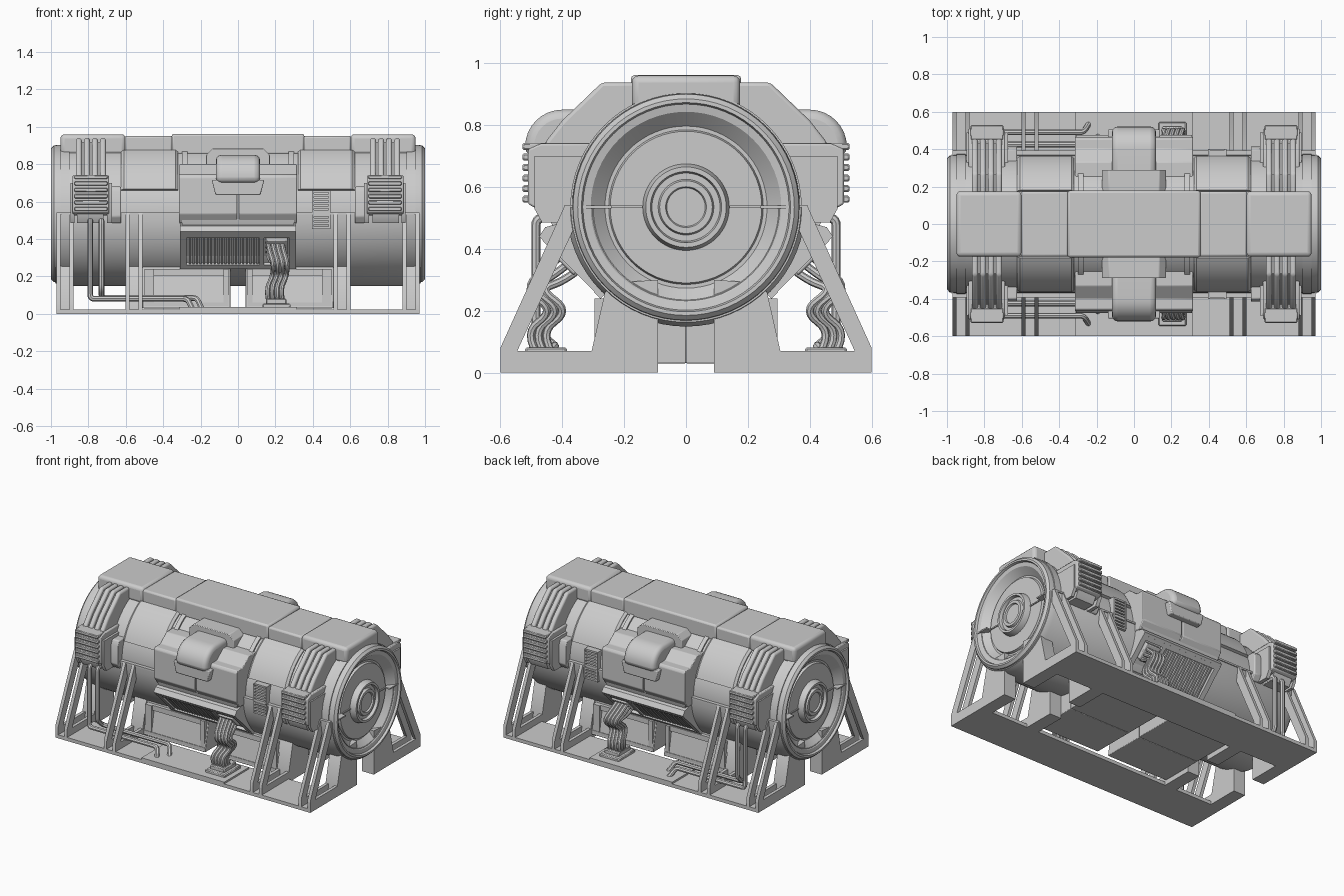
import bpy, bmesh
from math import sin, cos, pi, radians
from mathutils import Vector

if "Cube" in bpy.data.objects:
    bpy.data.objects.remove(bpy.data.objects["Cube"])

CZ = 0.535  # axis height of the drum


def finish(name, bm, mirror="", bevel=0.0, seg=2):
    bmesh.ops.remove_doubles(bm, verts=bm.verts, dist=1e-5)
    bmesh.ops.recalc_face_normals(bm, faces=bm.faces)
    me = bpy.data.meshes.new(name)
    bm.to_mesh(me)
    bm.free()
    return add(name, me, mirror, bevel, seg)


def add(name, me, mirror="", bevel=0.0, seg=2):
    ob = bpy.data.objects.new(name, me)
    bpy.context.collection.objects.link(ob)
    bpy.ops.object.select_all(action='DESELECT')
    ob.select_set(True)
    bpy.context.view_layer.objects.active = ob
    bpy.ops.object.shade_smooth_by_angle(angle=radians(32))
    if bevel:
        b = ob.modifiers.new("bevel", 'BEVEL')
        b.width, b.segments, b.limit_method = bevel, seg, 'ANGLE'
    if mirror:
        m = ob.modifiers.new("mirror", 'MIRROR')
        m.use_axis = ("x" in mirror, "y" in mirror, False)
        m.use_mirror_merge = False
    return ob


def add_prism(bm, pts, a, b, axis="x"):
    # outline in yz pushed along x, or outline in xz pushed along y
    f = (lambda p, t: (t, p[0], p[1])) if axis == "x" else (lambda p, t: (p[0], t, p[1]))
    r0 = [bm.verts.new(f(p, a)) for p in pts]
    r1 = [bm.verts.new(f(p, b)) for p in pts]
    n = len(pts)
    bm.faces.new(r0)
    bm.faces.new(r1[::-1])
    for i in range(n):
        bm.faces.new((r0[i], r1[i], r1[(i + 1) % n], r0[(i + 1) % n]))


def prism(name, pts, spans, mirror="y", bevel=0.0, axis="x", seg=2):
    bm = bmesh.new()
    for a, b in spans:
        add_prism(bm, pts, a, b, axis)
    return finish(name, bm, mirror, bevel, seg)


def boxes(name, dims, mirror="y", bevel=0.0, seg=2):
    bm = bmesh.new()
    for x0, x1, y0, y1, z0, z1 in dims:
        add_prism(bm, [(y0, z0), (y1, z0), (y1, z1), (y0, z1)], x0, x1)
    return finish(name, bm, mirror, bevel, seg)


def lathe(name, prof, a0=0, a1=360, seg=64, mirror="", closed=False):
    # profile (x, radius) spun round the drum axis; angle 0 = +y, 90 = up
    bm = bmesh.new()
    rings = []
    for i in range(seg + 1):
        a = radians(a0 + (a1 - a0) * i / seg)
        rings.append([bm.verts.new((x, r * cos(a), CZ + r * sin(a))) for x, r in prof])
    n = len(prof)
    for p, q in zip(rings, rings[1:]):
        for j in range(n if closed else n - 1):
            k = (j + 1) % n
            bm.faces.new((p[j], p[k], q[k], q[j]))
    if closed and a1 - a0 < 360:
        bm.faces.new(rings[0])
        bm.faces.new(rings[-1][::-1])
    return finish(name, bm, mirror)


def fillet(pts, d):
    pts = [Vector(p) for p in pts]
    out = [pts[0]]
    for a, b, c in zip(pts, pts[1:], pts[2:]):
        p, q = b + (a - b).normalized() * d, b + (c - b).normalized() * d
        for i in range(6):
            t = i / 5
            out.append(p * (1 - t) ** 2 + b * 2 * t * (1 - t) + q * t * t)
    return out + [pts[-1]]


def tubes(name, paths, r, mirror="y", nurbs=False):
    cu = bpy.data.curves.new(name, 'CURVE')
    cu.dimensions, cu.bevel_depth, cu.bevel_resolution, cu.use_fill_caps = '3D', r, 2, True
    for path in paths:
        s = cu.splines.new('NURBS' if nurbs else 'POLY')
        s.points.add(len(path) - 1)
        for p, co in zip(s.points, path):
            p.co = (*co, 1)
        if nurbs:
            s.use_endpoint_u, s.order_u, s.resolution_u = True, 3, 5
    tmp = bpy.data.objects.new(name + "_path", cu)
    bpy.context.collection.objects.link(tmp)
    me = bpy.data.meshes.new_from_object(tmp.evaluated_get(bpy.context.evaluated_depsgraph_get()))
    bpy.data.objects.remove(tmp)
    return add(name, me, mirror)


# Drum with stepped, recessed end caps
end = [(.965, .368), (.985, .365), (1, .35), (1, .338), (.985, .333), (.98, .308), (.935, .262),
       (.935, .25), (.95, .245), (.95, .14), (.975, .135), (.99, .13), (.99, .115),
       (.97, .11), (.97, .09), (.985, .085), (.985, .066), (.975, .062), (.975, 0)]
lathe("drum", [(-x, r) for x, r in end[::-1]] + end)
# Heavier lower cradle and upper shell panels
lathe("lower_cradle", [(-.975, .3), (-.975, .372), (-.94, .386), (.94, .386), (.975, .372), (.975, .3)],
      -180, 0, 32, closed=True)
lathe("upper_shell", [(.32, .3), (.32, .375), (.335, .387), (.61, .387), (.625, .375), (.625, .3)],
      20, 62, 10, "xy", True)
lathe("shell_collar", [(.27, .3), (.27, .378), (.3, .378), (.3, .3)], 0, 180, 32, "x", True)
lathe("end_collar", [(.9, .3), (.9, .374), (.95, .374), (.95, .3)], 0, 180, 32, "x", True)
boxes("side_seam", [(.3, .97, .33, .392, .53, .542), (.94, .957, .14, .25, .532, .54),
                    (.945, .988, .24, .335, .531, .54)], "xy")

# Spine along the top
boxes("spine_ends", [(.6, .95, -.175, .175, .85, .96)], "x", .022, 3)
boxes("spine_links", [(.35, .605, -.175, .175, .85, .952)], "x", .012)
boxes("spine_middle", [(-.355, .355, -.178, .178, .85, .962)], "", .012)

# Central saddle: chamfered collar behind the pod, block below it
for nm, o, y0, y1 in (("collar_frame", 0, .15, .29), ("collar_fill", .022, .12, .268)):
    prism(nm, [(-.17 + o, .72), (-.17 + o, .85), (-.135 + o * .6, .885 - o), (.135 - o * .6, .885 - o),
               (.17 - o, .85), (.17 - o, .72)], [(y0, y1)], bevel=.004, axis="y")
prism("saddle_block", [(.2, .80), (.33, .80), (.40, .745), (.455, .745), (.465, .73), (.465, .535),
                       (.43, .485), (.25, .485)], [(-.315, -.005), (.005, .315)], bevel=.005)
prism("saddle_core", [(.2, .74), (.455, .735), (.455, .54), (.42, .44), (.2, .3)], [(-.3, .3)])
# Rounded pod and its foot
arc = [(.40 + .12 * cos(a), .73 + .12 * sin(a)) for a in [pi / 2 * i / 8 for i in range(9)]]
prism("pod", [(.25, .70), (.52, .70)] + arc + [(.25, .85)], [(-.118, .118)], bevel=.03, seg=3)
prism("pod_foot", [(-.14, .715), (-.12, .635), (.12, .635), (.14, .715)], [(.4, .505)],
      bevel=.006, axis="y")

# Tilted grille panel below the saddle
prism("grille_lip", [(.40, .485), (.455, .47), (.475, .44), (.46, .425), (.38, .42)], [(-.31, .31)])
D, N = Vector((-.19, -.19)).normalized(), Vector((.19, -.19)).normalized()


def slope(s0, s1, h0, h1):
    o = Vector((.455, .435))
    return [tuple(o + D * s + N * h) for s, h in ((s0, h0), (s1, h0), (s1, h1), (s0, h1))]


prism("grille_back", slope(.0, .26, -.10, -.012), [(-.31, .31)])
prism("grille_rails", slope(0, .028, -.03, .012), [(-.31, .31)])
prism("grille_sill", slope(.235, .265, -.03, .012), [(-.31, .31)])
prism("grille_sides", slope(0, .26, -.03, .01), [(-.31, -.275), (.115, .14), (.275, .31)])
prism("grille_slats", slope(.03, .235, -.02, .004),
      [(-.262 + .019 * i, -.252 + .019 * i) for i in range(20)])
prism("hose_socket", slope(.04, .15, -.03, .02), [(.15, .265)], bevel=.006)

# Shoulder boxes with cooling ribs and rounded strap fins
prism("shoulder_box", [(.3, .74), (.47, .74), (.51, .722), (.51, .545), (.475, .525), (.3, .525)],
      [(.69, .885)], "xy", .006)
prism("shoulder_bracket", [(.32, .70), (.49, .70), (.49, .53), (.465, .485), (.34, .485)],
      [(.675, .70), (.72, .86), (.875, .895)], "xy")
boxes("shoulder_ribs", [(.698, .874, .45, .528, z, z + .022) for z in [.55 + .034 * i for i in range(6)]],
      "xy", .004, 1)
prism("strap_fins", [(.14, .938), (.272, .938), (.40, .815), (.455, .745), (.455, .70), (.3, .70),
                     (.14, .82)], [(x - .016, x + .016) for x in (.722, .765, .808, .851)],
      "xy", .012, seg=3)
prism("strap_bed", [(.14, .92), (.264, .92), (.38, .805), (.43, .74), (.3, .70), (.14, .82)],
      [(.715, .858)], "xy")
prism("junction_box", [(.3, .68), (.40, .68), (.415, .65), (.415, .52), (.39, .485), (.3, .485)],
      [(.625, .68)], "xy", .006)

# Louvre on one half of each flank
boxes("louvre_frame", [(.395, .405, .3, .40, .465, .655), (.485, .495, .3, .40, .465, .655),
                       (.395, .495, .3, .395, .455, .467), (.395, .495, .3, .395, .648, .66)])
boxes("louvre_slats", [(.4, .49, .3, .397, z, z + .012) for z in [.478 + .0215 * i for i in range(8)]])

# Base rails, belly tanks
boxes("base_rail", [(-.97, .97, .31, .6, 0, .024), (-.315, .315, .33, .6, .02, .036)])
prism("belly_tank", [(0, .03), (.30, .03), (.26, .25), (.2, .30), (0, .30)], [(.04, .51)], "xy", .004)
boxes("tank_frame", [(.05, .5, .27, .298, .035, .06), (.05, .5, .25, .285, .205, .24),
                     (.05, .078, .25, .295, .04, .24), (.45, .5, .25, .295, .04, .24)], "xy")

# A-frame legs: paired open struts, foot and bulkhead
plates, halls = [], []
for xc in (.925, .556):
    plates += [(xc - .045, xc - .023), (xc + .023, xc + .045)]
    halls.append((xc - .045, xc + .045))
prism("leg_strut", [(.33, .54), (.392, .54), (.60, .08), (.60, .0), (.55, .06), (.365, .46), (.33, .46)],
      plates, "xy")
prism("leg_foot", [(.3, 0), (.6, 0), (.6, .07), (.3, .07)], plates, "xy")
prism("bulkhead", [(.09, 0), (.31, 0), (.305, .07), (.262, .26), (.24, .29), (.09, .30)], halls, "xy")

# Coolant pipes on the left half
pipe = []
for x, y, xe, z in ((-.79, .49, -.27, .08), (-.73, .425, -.22, .085)):
    pipe.append(fillet([(x, .38, .50), (x, .485, .50), (x, .485, z + .05), (x, y, z),
                        (xe, y, z), (xe + .03, y + .05, .02)], .024))
tubes("coolant_pipes", pipe, .015)

# Hose bundle and plinth
hoses = []
for i in range(4):
    for j in range(3):
        x, o = .16 + .025 * i, .025 * (j - 1)
        hoses.append([(x, .37 + o, .36 + o), (x + .005, .42 + o, .32 + o), (x + .03, .50 + o, .27),
                      (x + .025, .40 + o, .20), (x - .01, .50 + o, .13), (x + .005, .455 + o, .06)])
tubes("hose_bundle", hoses, .013, nurbs=True)
boxes("hose_plinth", [(.13, .28, .365, .545, .03, .055), (.15, .26, .385, .52, .05, .082)], "y", .006, 1)
